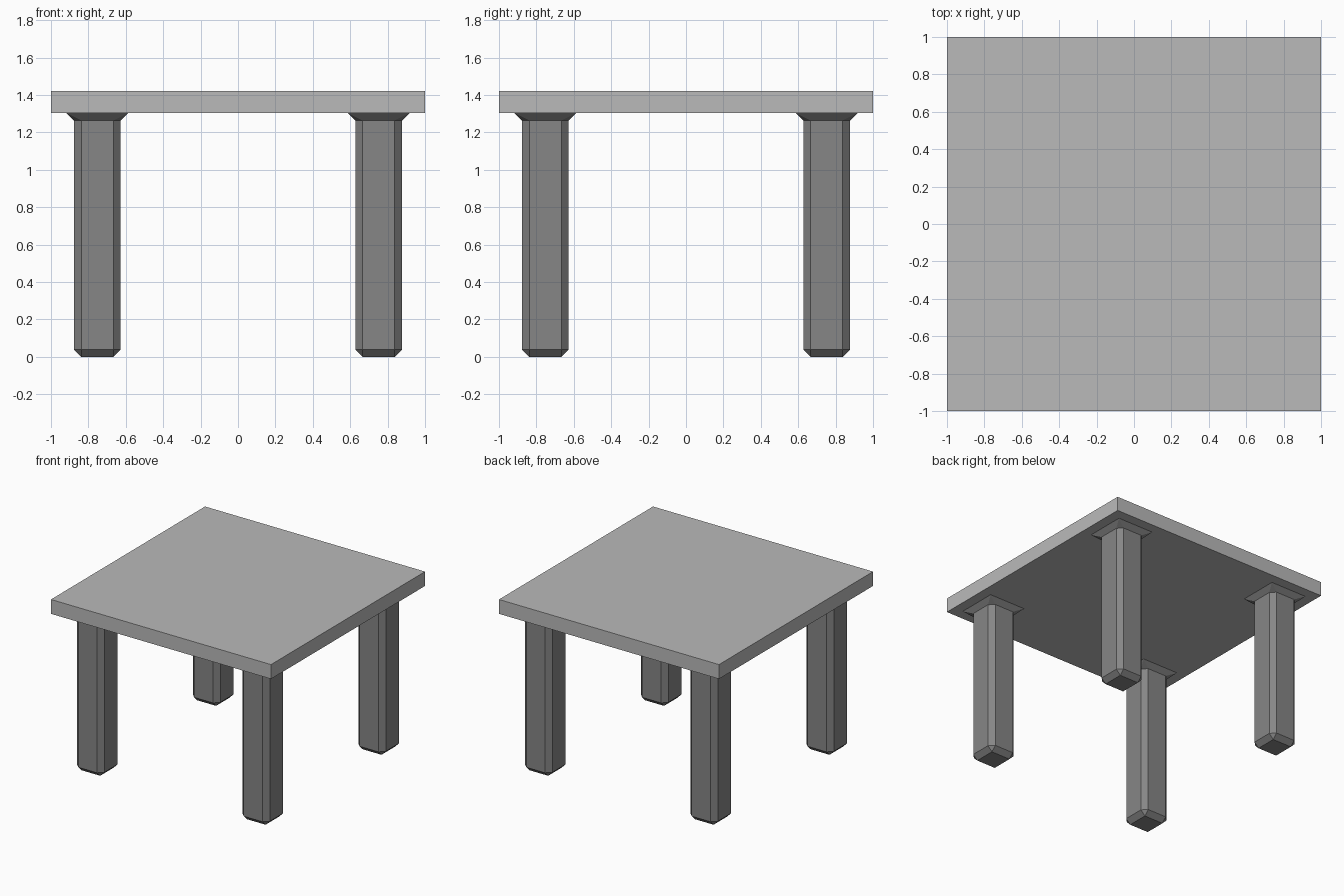
import bpy, bmesh

if "Cube" in bpy.data.objects:
    bpy.data.objects.remove(bpy.data.objects["Cube"])

TOP, UNDER = 1.421, 1.303      # table top heights
HALF, W = 0.125, 0.039         # leg half width, chamfer width
POS = 0.752                    # leg centre offset


def finish(bm, name, grey):
    bmesh.ops.recalc_face_normals(bm, faces=bm.faces)
    mesh = bpy.data.meshes.new(name)
    bm.to_mesh(mesh)
    bm.free()
    mat = bpy.data.materials.new(name + "_grey")
    mat.diffuse_color = (grey, grey, grey, 1)
    mat.use_nodes = True
    mat.node_tree.nodes["Principled BSDF"].inputs["Base Color"].default_value = mat.diffuse_color
    mesh.materials.append(mat)
    return mesh


def add(name, mesh, loc):
    ob = bpy.data.objects.new(name, mesh)
    ob.location = loc
    bpy.context.collection.objects.link(ob)


# Square slab
bm = bmesh.new()
bmesh.ops.create_cube(bm, size=1)
bmesh.ops.scale(bm, vec=(2, 2, TOP - UNDER), verts=bm.verts)
add("table_top", finish(bm, "table_top", 0.49), (0, 0, (TOP + UNDER) / 2))

# Chamfered leg: square foot, octagonal shaft, square flare under the slab
bm = bmesh.new()
rings = []
for a, b, z in [(HALF - W, HALF - W, 0), (HALF, HALF - W, W),
                (HALF, HALF - W, UNDER - W), (HALF + W, HALF + W, UNDER)]:
    pts = [(a, b), (b, a), (-b, a), (-a, b), (-a, -b), (-b, -a), (b, -a), (a, -b)]
    rings.append([bm.verts.new((x, y, z)) for x, y in pts])
for lo, hi in zip(rings, rings[1:]):
    for i in range(8):
        j = (i + 1) % 8
        bm.faces.new((lo[i], lo[j], hi[j], hi[i]))
bm.faces.new(rings[0])
bm.faces.new(rings[-1])
bmesh.ops.remove_doubles(bm, verts=bm.verts, dist=0.0001)
leg = finish(bm, "leg", 0.24)

for sy, fb in ((-1, "front"), (1, "back")):
    for sx, lr in ((-1, "left"), (1, "right")):
        add(f"{fb}_{lr}_leg", leg, (sx * POS, sy * POS, 0))
